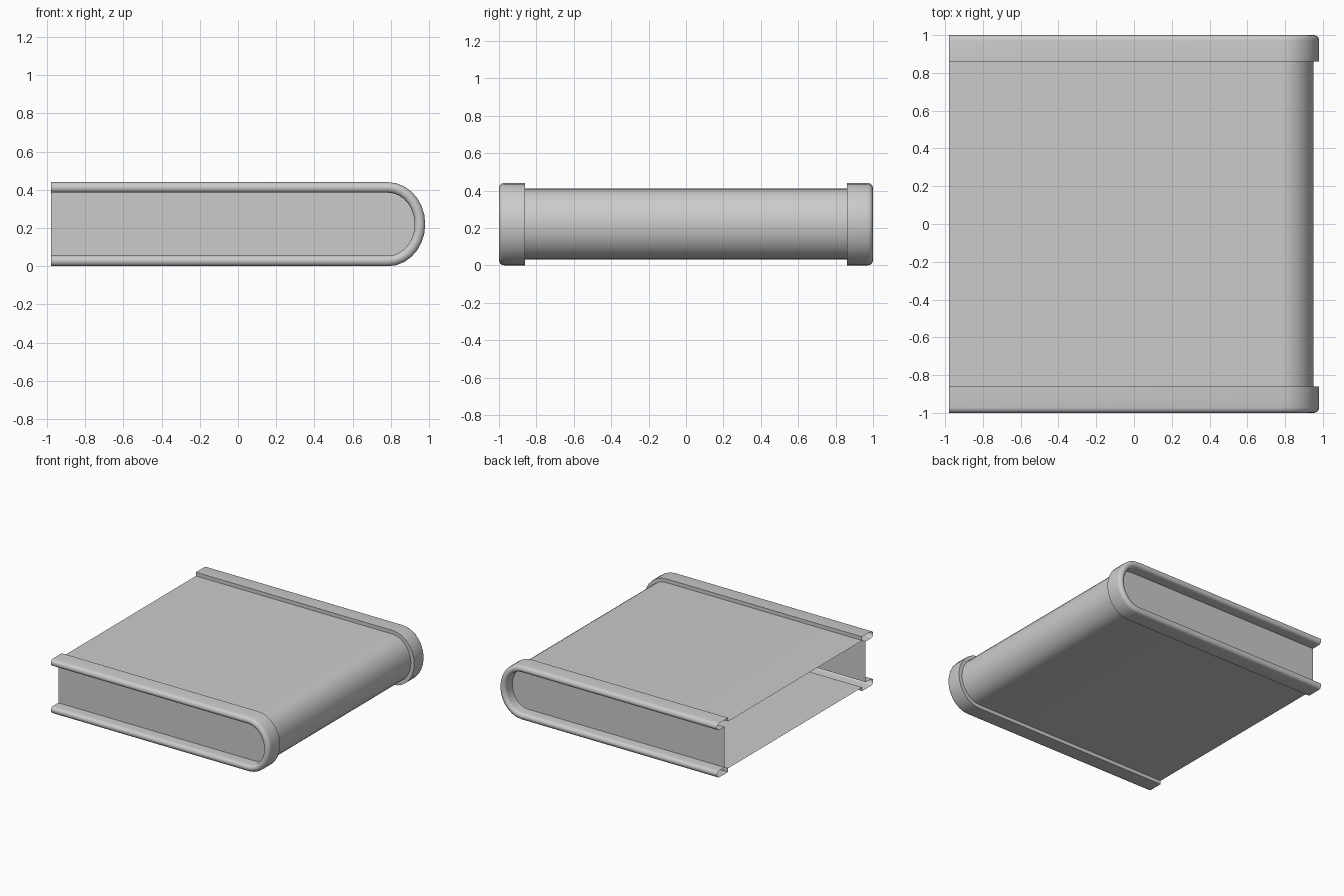
import bpy, bmesh, math

if "Cube" in bpy.data.objects:
    bpy.data.objects.remove(bpy.data.objects["Cube"])

X_OPEN, X_ARC, Z_MID = -0.98, 0.785, 0.22
ARC_A, ARC_B, SEGS = 0.195, 0.22, 14


def section(y, d):
    """Open-ended D outline at depth y, grown outward by d."""
    a, b = ARC_A + d, ARC_B + d
    pts = [(X_OPEN, y, Z_MID + b)]
    for i in range(SEGS + 1):
        t = math.pi / 2 - math.pi * i / SEGS
        pts.append((X_ARC + a * math.cos(t), y, Z_MID + b * math.sin(t)))
    pts.append((X_OPEN, y, Z_MID - b))
    return pts


def loft(name, stations, cap=False):
    bm = bmesh.new()
    rows = [[bm.verts.new(p) for p in section(y, d)] for y, d in stations]
    for r, s in zip(rows, rows[1:]):
        for i in range(len(r) - 1):
            bm.faces.new((r[i], s[i], s[i + 1], r[i + 1]))
    if cap:
        bm.faces.new(rows[-1])
    bmesh.ops.recalc_face_normals(bm, faces=bm.faces)
    # Outer skin of the top must face upwards
    top = max(bm.faces, key=lambda f: f.calc_center_median().z)
    if top.normal.z < 0:
        bmesh.ops.reverse_faces(bm, faces=bm.faces)
    mesh = bpy.data.meshes.new(name)
    bm.to_mesh(mesh)
    bm.free()
    obj = bpy.data.objects.new(name, mesh)
    bpy.context.collection.objects.link(obj)
    bpy.ops.object.select_all(action='DESELECT')
    obj.select_set(True)
    bpy.context.view_layer.objects.active = obj
    bpy.ops.object.shade_smooth_by_angle(angle=math.radians(40))
    return obj


def fillet(cy, cd, r, start, steps=4):
    """Quarter-round in the (y, offset) plane."""
    return [(cy + r * math.cos(math.radians(start - 90 * i / steps)),
             cd + r * math.sin(math.radians(start - 90 * i / steps)))
            for i in range(steps + 1)]


# Thin wraparound sleeve, open at the -x end
loft("sleeve", [(-0.86, -0.03), (0.86, -0.03)])

# Raised rounded rim rolling inwards to the recessed end panel
rim = [(0.86, -0.03), (0.86, 0.0)]
rim += fillet(0.972, -0.028, 0.028, 90)
rim += fillet(0.975, -0.03, 0.025, 0)
rim += [(0.905, -0.055)]
end = loft("rim_and_end_panel", rim, cap=True)

# Matching rim and panel on the opposite side
mirror = end.modifiers.new("Mirror", 'MIRROR')
mirror.use_axis = (False, True, False)
mirror.use_mirror_merge = False
